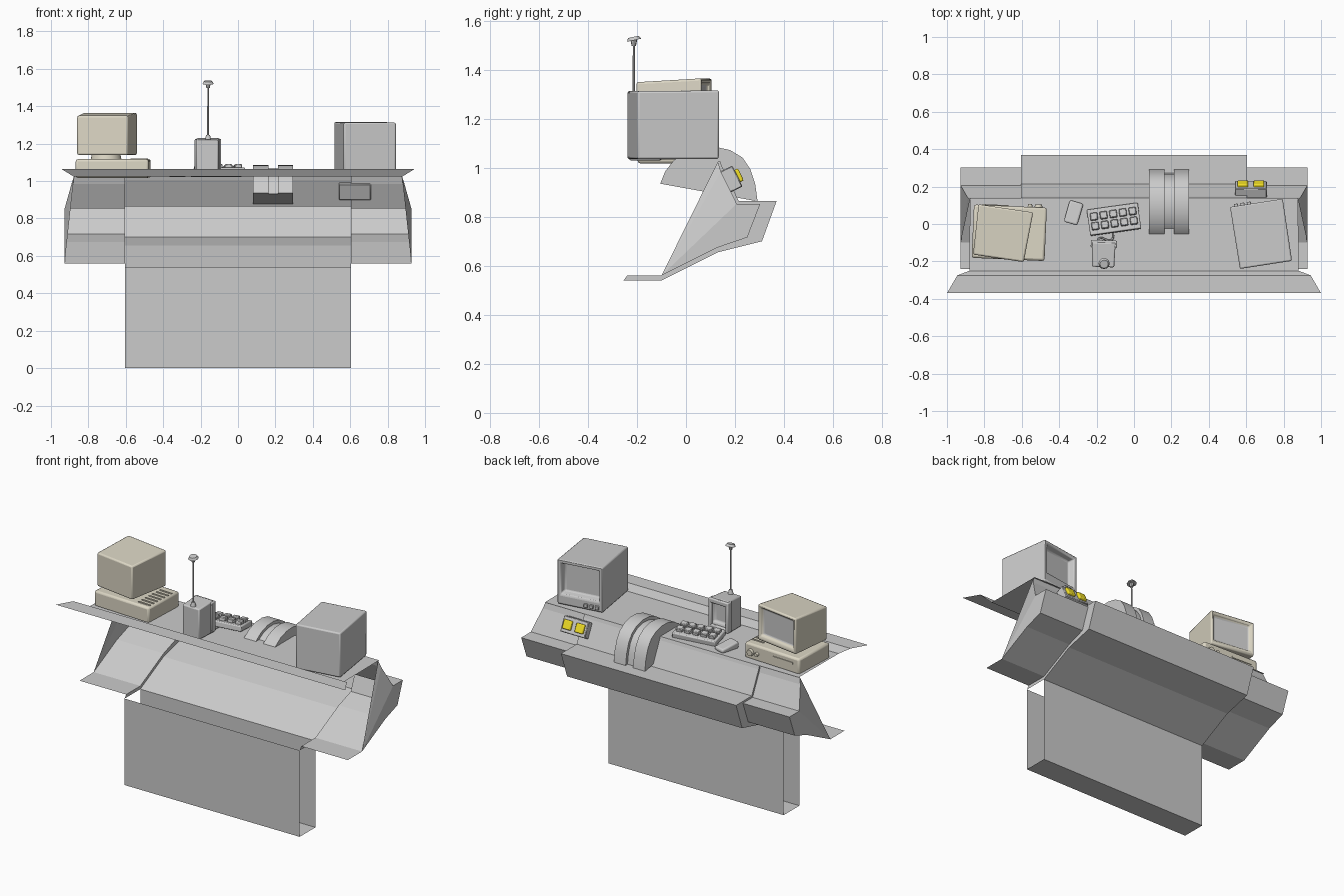
import bpy, bmesh, math
from mathutils import Matrix, Vector

if "Cube" in bpy.data.objects:
    bpy.data.objects.remove(bpy.data.objects["Cube"])

T = Matrix.Translation
def R(deg, axis): return Matrix.Rotation(math.radians(deg), 4, axis)

def material(name, col):
    m = bpy.data.materials.new(name)
    m.diffuse_color = col
    m.use_nodes = True
    m.node_tree.nodes["Principled BSDF"].inputs["Base Color"].default_value = m.diffuse_color
    return m

BEIGE = material("beige_plastic", (0.72, 0.68, 0.56, 1))
YELLOW = material("yellow_plastic", (0.9, 0.75, 0.02, 1))
DESK = 1.025

def smooth(ob, angle=35):
    bpy.ops.object.select_all(action='DESELECT')
    ob.select_set(True)
    bpy.context.view_layer.objects.active = ob
    bpy.ops.object.shade_smooth_by_angle(angle=math.radians(angle))

def finish(name, bm, M=Matrix(), mat=None, bevel=0, segs=2, mirror=False, extra=False, round_it=False):
    bmesh.ops.recalc_face_normals(bm, faces=bm.faces)
    me = bpy.data.meshes.new(name)
    bm.to_mesh(me)
    bm.free()
    ob = bpy.data.objects.new(name, me)
    bpy.context.collection.objects.link(ob)
    ob.matrix_world = M
    me.materials.append(mat)
    if extra:
        me.materials.append(None)
    if mirror:
        ob.modifiers.new("mirror", 'MIRROR')
    if bevel:
        b = ob.modifiers.new("bevel", 'BEVEL')
        b.width, b.segments, b.limit_method = bevel, segs, 'ANGLE'
    if bevel or round_it:
        smooth(ob)
    return ob

def sheet(name, rows, mirror=False, caps=()):
    """Quads between neighbouring rows of points, plus optional extra faces."""
    bm = bmesh.new()
    vs = [[bm.verts.new(p) for p in r] for r in rows]
    for a, b in zip(vs, vs[1:]):
        for i in range(len(a) - 1):
            bm.faces.new((a[i], a[i + 1], b[i + 1], b[i]))
    for cap in caps:
        bm.faces.new([vs[r][c] for r, c in cap])
    return finish(name, bm, mirror=mirror)

def box(name, size, M, mat=None, bevel=0, segs=2, front_drop=0):
    bm = bmesh.new()
    bmesh.ops.create_cube(bm, size=1)
    for v in bm.verts:
        if v.co.y > 0 and v.co.z > 0:
            v.co.z -= front_drop
        v.co = Vector(a * b for a, b in zip(v.co, size))
    return finish(name, bm, M, mat, bevel, segs)

def cylinder(name, r1, r2, h, M, mat=None, n=16):
    bm = bmesh.new()
    bmesh.ops.create_cone(bm, cap_ends=True, segments=n, radius1=r1, radius2=r2, depth=h)
    return finish(name, bm, M, mat, round_it=True)

def display(name, size, M, mat, margin, chin, depth, taper, bevel):
    """Monitor case, screen sunk into the +y face, tapering to the rear."""
    bm = bmesh.new()
    bmesh.ops.create_cube(bm, size=1)
    for v in bm.verts:
        v.co = Vector(a * b for a, b in zip(v.co, size))
        if v.co.y < 0:
            v.co.x *= taper
            if v.co.z > 0:
                v.co.z -= (1 - taper) * size[2]
    f = max(bm.faces, key=lambda f: f.calc_center_median().y)
    bmesh.ops.inset_region(bm, faces=[f], thickness=margin)
    for v in f.verts:
        if v.co.z < 0:
            v.co.z += chin
    bmesh.ops.inset_region(bm, faces=[f], thickness=0.012, depth=-depth)
    f.material_index = 1
    return finish(name, bm, M, mat, bevel, 2, extra=True)

# Console body: folded sheet, central section standing proud of the wings
W = 0.605
centre = [(-0.255, 0.54), (-0.10, 0.54), (0.13, 0.655), (0.31, 0.70), (0.37, 0.865),
          (0.215, 0.865), (0.147, 1.005), (0.14, DESK)]
wing = [(-0.24, 0.56), (-0.10, 0.56), (0.13, 0.675), (0.25, 0.716), (0.303, 0.853),
        (0.207, 0.853), (0.142, 0.985), (0.13, DESK)]
outer_x = [0.927] * 6 + [0.89, 0.877]
sheet("console_centre", [[(-W, y, z), (W, y, z)] for y, z in centre[1:]])
sheet("console_wings", [[(W, y, z), (x, y, z)] for (y, z), x in zip(wing, outer_x)], mirror=True,
      caps=[[(i, 1) for i in (1, 2, 3, 4, 5)], [(i, 1) for i in (1, 5, 6)], [(i, 1) for i in (1, 6, 7)]])
sheet("wing_step_walls", [[(W, *a), (W, *b)] for a, b in zip(centre, wing)], mirror=True)

# Desk top with raised rear lip
sheet("desk_top", [[(-x, y, z), (x, y, z)] for x, y, z in
      [(0.877, 0.14, DESK), (0.88, -0.25, DESK), (0.945, -0.275, 1.065), (1.0, -0.37, 1.065)]])

# Pedestal, open at ends and top
sheet("pedestal", [[(-W, y, z), (W, y, z)] for y, z in
      [(-0.255, 0.54), (-0.255, 0), (-0.10, 0), (-0.10, 0.54)]])

# Beige computer
P = T((-0.667, -0.047, DESK)) @ R(-2.5, 'Z')
box("computer_case", (0.39, 0.285, 0.1), P @ T((0, 0, 0.042)), BEIGE, 0.012)
for i in range(7):
    box("case_vent", (0.085, 0.01, 0.006), P @ T((0.14, -0.11 + i * 0.033, 0.093)), BEIGE)
box("drive_slot", (0.14, 0.008, 0.012), P @ T((-0.08, 0.143, 0.055)), BEIGE)
for x, r in ((0.15, 0.022), (0.105, 0.013)):
    cylinder("case_knob", r, r * 0.85, 0.02, P @ T((x, 0.148, 0.04)) @ R(-90, 'X'), BEIGE)
C = T((-0.705, -0.05, 0)) @ R(-8.5, 'Z')
cylinder("computer_monitor_foot", 0.085, 0.075, 0.05, C @ T((0, 0, 1.13)), BEIGE, 20)
display("computer_monitor", (0.295, 0.27, 0.225), C @ T((0, 0, 1.252)), BEIGE, 0.025, 0.01, 0.02, 0.93, 0.014)

# Large grey monitor
G = T((0.68, -0.053, 1.175)) @ R(8.8, 'Z')
display("large_monitor", (0.285, 0.335, 0.28), G, None, 0.03, 0.045, 0.04, 0.99, 0.008)
for i in range(3):
    box("monitor_button", (0.022, 0.016, 0.022), G @ T((-0.11 + i * 0.035, 0.172, -0.112)), None, 0.003)

# Small display with aerial
D = T((-0.163, -0.165, DESK)) @ R(-2, 'Z')
display("small_display", (0.125, 0.13, 0.2), D @ T((0, 0, 0.105)), None, 0.02, 0.03, 0.015, 0.95, 0.008)
for sx in (-1, 1):
    box("display_bezel_side", (0.02, 0.04, 0.18), D @ T((sx * 0.06, 0.058, 0.107)), None, 0.006)
for z in (0.025, 0.187):
    box("display_bezel_bar", (0.14, 0.04, 0.028), D @ T((0, 0.058, z)), None, 0.006)
cylinder("aerial_base", 0.016, 0.01, 0.025, T((-0.16, -0.213, 1.235)), None, 12)
cylinder("aerial_pole", 0.005, 0.004, 0.29, T((-0.16, -0.213, 1.375)), None, 8)
cylinder("aerial_disc", 0.03, 0.022, 0.014, T((-0.16, -0.213, 1.527)) @ R(12, 'X'), None, 12)
cylinder("aerial_knuckle", 0.009, 0.014, 0.025, T((-0.16, -0.213, 1.51)), None, 8)

# Keypad
K = T((-0.107, 0.025, DESK + 0.022)) @ R(8, 'Z') @ R(-8, 'X')
box("keypad", (0.275, 0.14, 0.035), K, None, 0.006)
for i in range(5):
    for j in range(2):
        box("key", (0.04, 0.04, 0.024), K @ T((-0.104 + i * 0.052, -0.026 + j * 0.052, 0.026)), None, 0.004, 1)

# Mouse
box("mouse", (0.075, 0.12, 0.045), T((-0.323, 0.06, DESK + 0.02)) @ R(-16, 'Z'), None, 0.01, 3, front_drop=0.45)

# Cable from keypad to small display
cu = bpy.data.curves.new("cable", 'CURVE')
cu.dimensions, cu.bevel_depth, cu.bevel_resolution, cu.resolution_u = '3D', 0.005, 1, 6
sp = cu.splines.new('BEZIER')
pts = [(-0.18, -0.10), (-0.19, -0.08), (-0.12, -0.085), (-0.11, -0.035)]
sp.bezier_points.add(len(pts) - 1)
for b, (x, y) in zip(sp.bezier_points, pts):
    b.co = (x, y, DESK + 0.012)
    b.handle_left_type = b.handle_right_type = 'AUTO'
bpy.context.collection.objects.link(bpy.data.objects.new("cable", cu))

# Lever quadrant: two curved cheeks with a sunken track between
arc = [(-0.105, 0.935), (-0.085, 0.985), (-0.05, 1.03), (0.0, 1.063), (0.06, 1.082), (0.12, 1.085),
       (0.18, 1.072), (0.23, 1.042), (0.262, 0.995), (0.282, 0.935), (0.292, 0.863)]
for name, x0, x1, s in (("quadrant_cheek", 0.08, 0.162, 1), ("quadrant_cheek", 0.213, 0.295, 1),
                        ("quadrant_track", 0.162, 0.213, 0.9)):
    bm = bmesh.new()
    f = bm.faces.new([bm.verts.new((x0, 0.1 + (y - 0.1) * s, 0.9 + (z - 0.9) * s)) for y, z in arc])
    g = bmesh.ops.extrude_face_region(bm, geom=[f])
    for v in g["geom"]:
        if isinstance(v, bmesh.types.BMVert):
            v.co.x = x1
    finish(name, bm, round_it=True)

# Yellow button panel on the slope
B = T((0.625, 0.183, 0.953)) @ R(-64, 'X')
box("button_panel", (0.17, 0.095, 0.06), B, None, 0.004, 1)
for x in (-0.043, 0.043):
    box("yellow_button", (0.056, 0.055, 0.035), B @ T((x, 0, 0.028)), YELLOW, 0.006)
